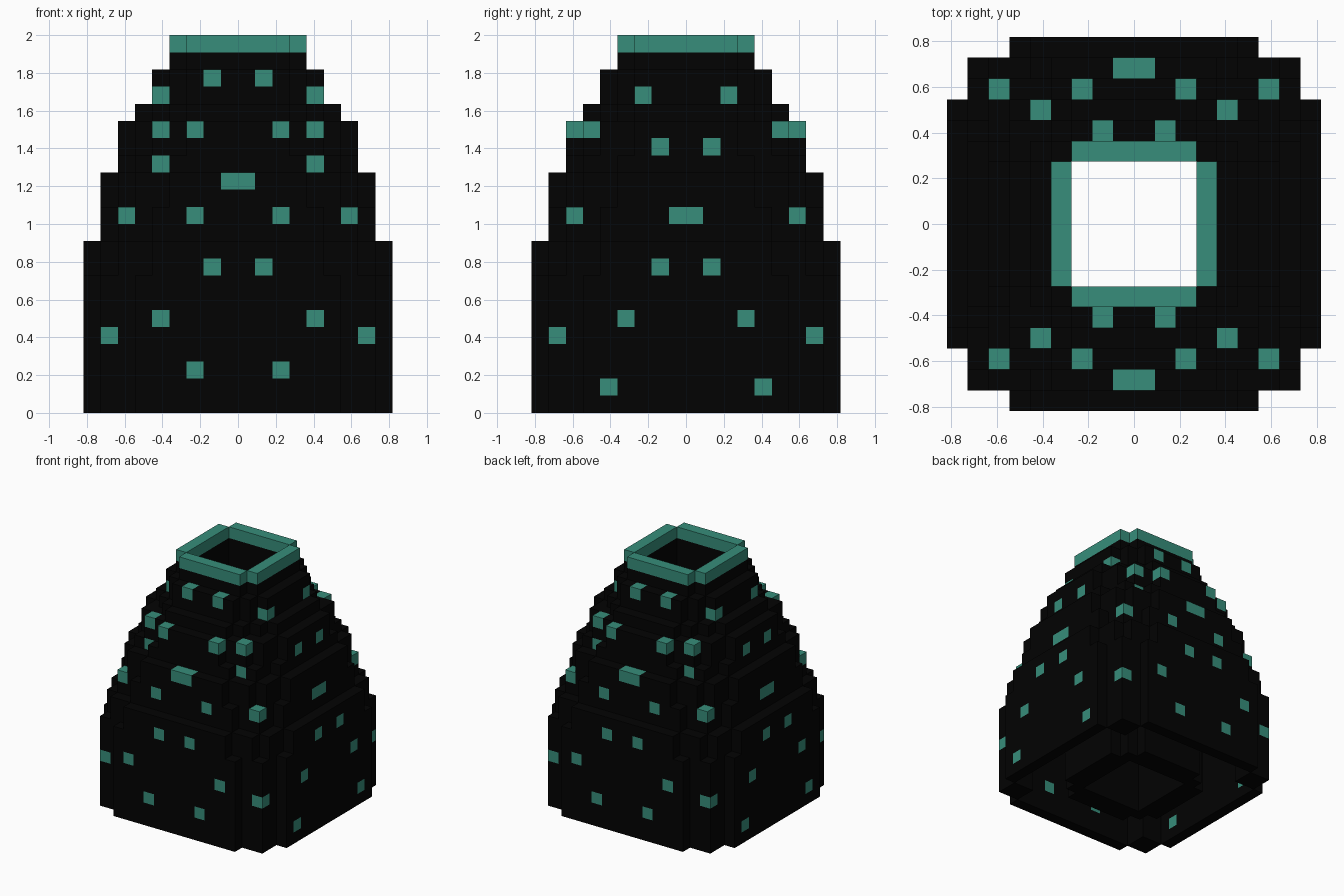
import bpy
import bmesh

cube = bpy.data.objects.get("Cube")
if cube:
    bpy.data.objects.remove(cube, do_unlink=True)

U = 1 / 11      # block size
TOP = 21        # index of the highest layer


def material(name, rgb):
    m = bpy.data.materials.new(name)
    m.use_nodes = True
    col = (*rgb, 1)
    m.diffuse_color = col
    m.node_tree.nodes["Principled BSDF"].inputs["Base Color"].default_value = col
    return m


black = material("black", (0.0008, 0.0008, 0.0008))
teal = material("teal", (0.038, 0.27, 0.197))

# Stepped body outline: last layer, then (reach, half width) slabs of the plan
STEPS = [
    (7, [(9, 6), (8, 8)]),
    (9, [(9, 5), (8, 7)]),
    (11, [(8, 5), (7, 7)]),
    (13, [(8, 4), (7, 6)]),
    (14, [(7, 4), (6, 6)]),
    (16, [(7, 3), (6, 5)]),
    (17, [(6, 3), (5, 4)]),
    (19, [(5, 3), (4, 4)]),
    (21, [(4, 3)]),
]
SHAFT = [(5, 3), (4, 4)]


def in_plan(c, slabs):
    """True where the block lies in a cross of slabs along both axes."""
    x, y = abs(c[0] + 0.5), abs(c[1] + 0.5)
    return any((x < a and y < b) or (x < b and y < a) for a, b in slabs)


def solid(c):
    """True where the block lies inside the stepped outline."""
    return any(c[2] <= last and in_plan(c, slabs)
               for last, slabs in STEPS
               if last == min(s[0] for s in STEPS if s[0] >= min(c[2], TOP)))


def in_wall(c):
    """Outer skin one block thick with filled inner corners, open below."""
    i, j, k = c
    if not solid(c):
        return False
    if min(abs(i + 0.5), abs(j + 0.5)) > 6:
        return True
    sides = [(i + 1, j, k), (i - 1, j, k), (i, j + 1, k), (i, j - 1, k)]
    if any(not solid(s) for s in sides):
        return True
    return k < TOP and not solid((i, j, k + 1))


def in_shaft(c):
    """Inner tube around the square opening that runs through the body."""
    return solid(c) and in_plan(c, SHAFT) and not in_plan(c, [(3, 3)])


grid = [(i, j, k) for i in range(-9, 9) for j in range(-9, 9) for k in range(TOP + 1)]
wall = {c for c in grid if in_wall(c)}
shaft = {c for c in grid if in_shaft(c)} - wall

# Spots of one quarter, mirrored to the other three
QUARTER = [
    (1, 4, 19), (2, 6, 16), (4, 5, 16), (4, 5, 14), (0, 7, 13), (2, 7, 11),
    (6, 6, 11), (1, 8, 8), (4, 8, 5), (7, 7, 4), (2, 8, 2),
    (4, 2, 18), (6, 1, 15), (7, 0, 11), (8, 1, 8), (8, 3, 5), (8, 4, 1),
]
spots = {(a, b, k) for i, j, k in QUARTER for a in (i, -1 - i) for b in (j, -1 - j)}
rim = {c for c in wall if c[2] == TOP}
filled = wall | shaft | spots


def build(name, cells, mat):
    """Mesh of the exposed block faces."""
    bm = bmesh.new()
    verts = {}

    def vert(p):
        if p not in verts:
            verts[p] = bm.verts.new([n * U for n in p])
        return verts[p]

    for c in sorted(cells):
        for axis in range(3):
            for side in (0, 1):
                n = list(c)
                n[axis] += 2 * side - 1
                if tuple(n) in filled:
                    continue
                u, v = (axis + 1) % 3, (axis + 2) % 3
                loop = []
                for du, dv in ((0, 0), (1, 0), (1, 1), (0, 1)):
                    p = list(c)
                    p[axis] += side
                    p[u] += du
                    p[v] += dv
                    loop.append(vert(tuple(p)))
                bm.faces.new(loop if side else loop[::-1])
    mesh = bpy.data.meshes.new(name)
    bm.to_mesh(mesh)
    bm.free()
    mesh.materials.append(mat)
    obj = bpy.data.objects.new(name, mesh)
    bpy.context.collection.objects.link(obj)


build("stepped_shell", wall - rim - spots, black)
build("inner_shaft", shaft, black)
build("top_rim", rim, teal)
build("spots", spots, teal)
